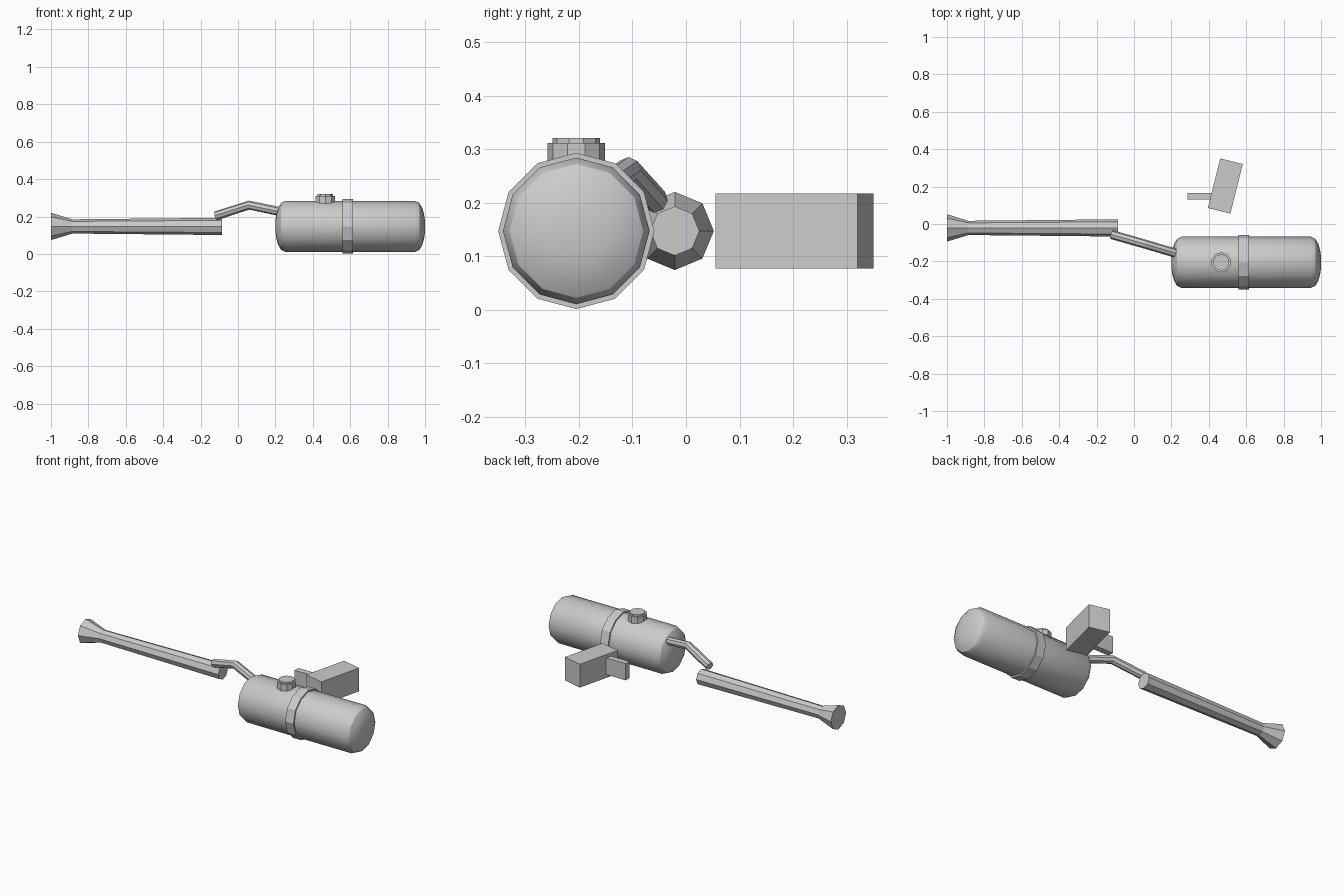
import bpy, bmesh
from math import pi, sin, cos, radians
from mathutils import Vector, Matrix

cube = bpy.data.objects.get("Cube")
if cube:
    bpy.data.objects.remove(cube, do_unlink=True)

metal = bpy.data.materials.new("grey_metal")
metal.use_nodes = True
grey = (0.6, 0.6, 0.6, 1)
metal.diffuse_color = grey
metal.node_tree.nodes["Principled BSDF"].inputs["Base Color"].default_value = grey


def finish(name, bm, smooth_angle=None):
    bmesh.ops.recalc_face_normals(bm, faces=bm.faces)
    mesh = bpy.data.meshes.new(name)
    bm.to_mesh(mesh)
    bm.free()
    mesh.materials.append(metal)
    ob = bpy.data.objects.new(name, mesh)
    bpy.context.collection.objects.link(ob)
    if smooth_angle:
        bpy.ops.object.select_all(action='DESELECT')
        ob.select_set(True)
        bpy.context.view_layer.objects.active = ob
        bpy.ops.object.shade_smooth_by_angle(angle=radians(smooth_angle))
    return ob


def skin(name, rings, smooth_angle=None):
    """Bridge successive rings of points and close both ends."""
    bm = bmesh.new()
    loops = [[bm.verts.new(p) for p in ring] for ring in rings]
    n = len(loops[0])
    for a, b in zip(loops, loops[1:]):
        for i in range(n):
            j = (i + 1) % n
            bm.faces.new((a[i], a[j], b[j], b[i]))
    bm.faces.new(loops[0])
    bm.faces.new(loops[-1])
    return finish(name, bm, smooth_angle)


def lathe(name, profile, sides, centre, axis='X', smooth_angle=None):
    """Profile of (position along axis, radius) pairs."""
    rings = []
    for t, r in profile:
        ring = []
        for i in range(sides):
            a = 2 * pi * i / sides
            c, s = r * cos(a), r * sin(a)
            offset = (t, s, c) if axis == 'X' else (s, c, t)
            ring.append(Vector(centre) + Vector(offset))
        rings.append(ring)
    return skin(name, rings, smooth_angle)


def box(name, centre, size, turn=0):
    bm = bmesh.new()
    bmesh.ops.create_cube(bm, size=1, matrix=Matrix.Translation(centre)
                          @ Matrix.Rotation(radians(turn), 4, 'Z')
                          @ Matrix.Diagonal((*size, 1)))
    return finish(name, bm)


# Tank with rounded ends
MID = 0.147
tank_centre = (0.6, -0.205, MID)
dome = [(0.4, 0.03), (0.395, 0.065), (0.385, 0.1), (0.37, 0.125), (0.345, 0.137)]
profile = [(-t, r) for t, r in dome] + [(t, r) for t, r in reversed(dome)]
lathe("tank", profile, 12, tank_centre, smooth_angle=29)

# Strap around the tank
lathe("tank_strap", [(-0.027, 0.146), (0.027, 0.146)], 12, (0.587, -0.205, MID))

# Filler cap: collar and smaller lid
lathe("filler_cap", [(0.25, 0.054), (0.311, 0.054), (0.311, 0.044), (0.321, 0.044)],
      10, (0.467, -0.205, 0), axis='Z')

# Flared exhaust pipe
lathe("exhaust_pipe", [(-1, 0.073), (-0.885, 0.038), (-0.085, 0.046)], 8, (0, -0.021, MID))

# Bent connecting pipe, mitred at the elbow
path = [Vector((-0.118, -0.057, 0.204)), Vector((0.06, -0.108, 0.261)),
        Vector((0.25, -0.164, 0.221))]
start = (path[1] - path[0]).normalized()
end = (path[2] - path[1]).normalized()
side = start.cross(end).normalized()
rings = []
for point, normal in zip(path, (start, (start + end).normalized(), end)):
    up = side.cross(normal)
    rings.append([point + 0.024 * (cos(a) * side + sin(a) * up)
                  for a in (2 * pi * i / 8 for i in range(8))])
skin("connecting_pipe", rings)

# Angled box and its mounting bracket
box("side_box", (0.488, 0.203, MID), (0.124, 0.273, 0.14), turn=-14)
box("box_bracket", (0.355, 0.148, MID), (0.14, 0.036, 0.1))
